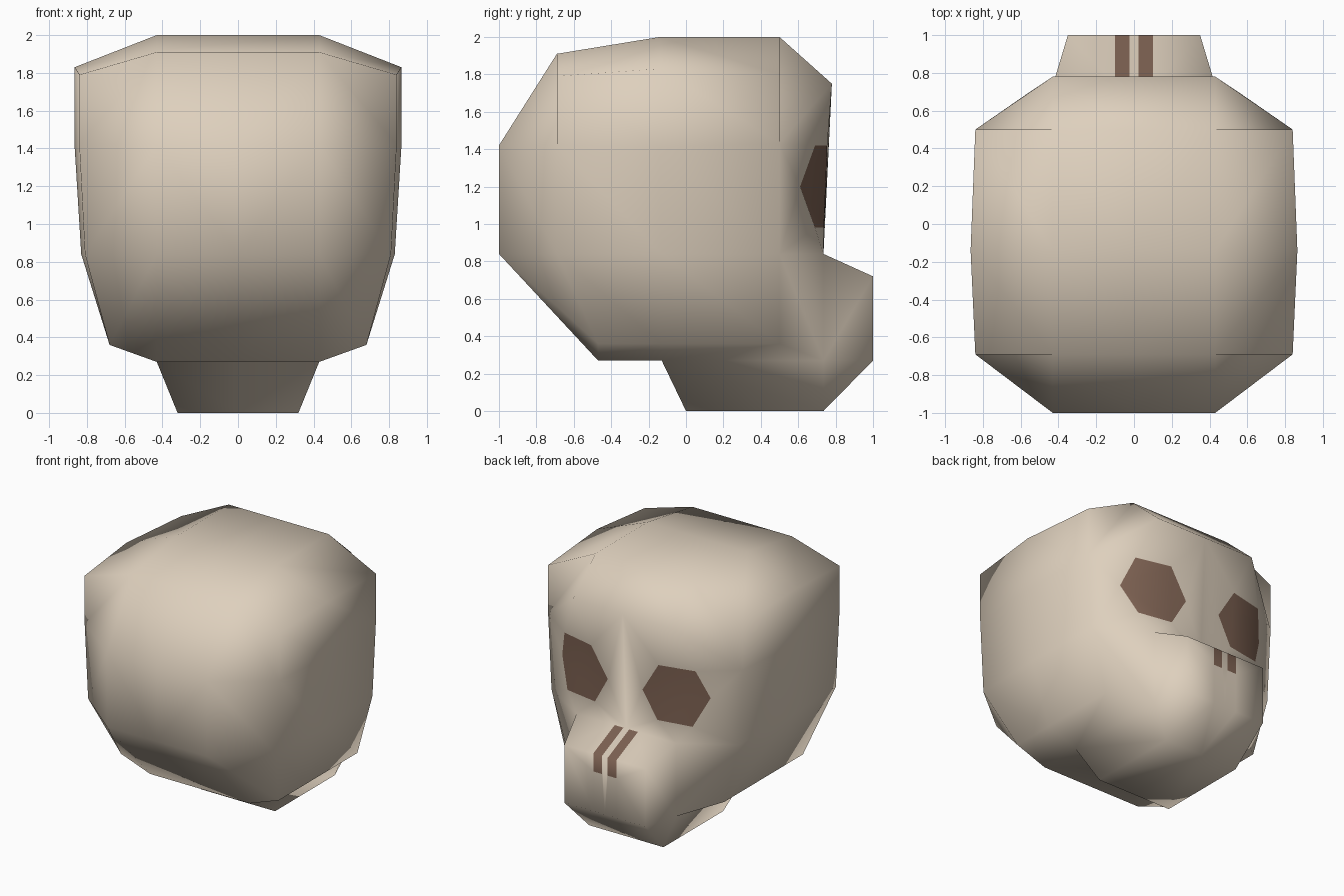
import bpy, bmesh
from mathutils import Vector

if "Cube" in bpy.data.objects:
    bpy.data.objects.remove(bpy.data.objects["Cube"])


def material(name, rgb):
    m = bpy.data.materials.new(name)
    m.diffuse_color = (*rgb, 1)
    m.use_nodes = True
    m.node_tree.nodes["Principled BSDF"].inputs["Base Color"].default_value = m.diffuse_color
    return m


bone = material("bone cream", (0.73, 0.63, 0.51))
hollow = material("hollow brown", (0.216, 0.127, 0.089))

bm = bmesh.new()
V = {}


def points(prefix, coords):
    for i, c in enumerate(coords):
        V[prefix + str(i)] = bm.verts.new(c)


def face(names, mat=0):
    f = bm.faces.new([V[n] for n in names.split()])
    f.material_index = mat
    f.smooth = True
    return f


# Profile running round the skull: back, crown, brow, snout, jaw, underside
profile = [(.43, -1, .84), (.43, -1, 1.42), (.43, -.69, 1.91), (.43, -.14, 2), (.43, .5, 2),
           (.43, .78, 1.75), (.43, .735, .84), (.35, 1, .72), (.35, 1, .27), (.32, .735, 0),
           (.32, 0, 0), (.43, -.13, .27), (.43, -.47, .27)]
points("S", profile)
points("O", [(0, y, z) for x, y, z in profile])

# Side columns: back, middle, front (top to bottom)
points("A", [(.84, -.69, 1.79), (.84, -.69, 1.42), (.81, -.69, .84), (.68, -.47, .36)])
points("B", [(.865, -.14, 1.83), (.865, -.14, 1.41), (.83, -.13, .84), (.68, -.13, .36)])
points("C", [(.84, .5, 1.8), (.84, .5, 1.43), (.81, .5, .84), (.68, .5, .36)])
points("J", [(.43, .735, .27)])     # jaw hinge

# Eye socket rim
points("E", [(.15, .75, 1.19), (.29, .755, 1.42), (.565, .69, 1.42),
             (.64, .61, 1.2), (.54, .69, .98), (.27, .737, .98)])

# Middle strip (the face opening is filled separately)
n = len(profile)
strip = {i: face(f"O{i} S{i} S{(i + 1) % n} O{(i + 1) % n}") for i in range(n) if i != 5}

# Side walls
for a, b in ("AB", "BC"):
    for i in range(3):
        face(f"{a}{i} {b}{i} {b}{i + 1} {a}{i + 1}")

# Crown, back, underside, snout sides, cheek and hollow temple
for names in ("S2 S3 B0 A0", "S3 S4 C0 B0", "S1 S0 A2 A1", "S2 S1 A1 A0", "S0 S12 A3 A2",
              "S12 S11 B3 A3", "S11 J0 C3 B3", "S11 S10 S9 J0", "J0 S9 S8", "J0 S8 S7 S6",
              "C2 C3 J0 S6", "S4 S5 C1", "S4 C1 C0"):
    face(names)

# Face round the eye socket
for names in ("O5 S5 E1", "O5 E1 E0", "O5 E0 O6", "E0 E5 O6", "E5 S6 O6", "E5 E4 S6",
              "E4 C2 S6", "E4 E3 C2", "E3 C1 C2", "E3 E2 C1", "E2 C1 S5", "E1 E2 S5"):
    face(names)
face("E0 E1 E2 E3 E4 E5", 1)


# Nostril slit: cut into the snout top and front
def cut(faces, co, no):
    geom = set(faces)
    for f in faces:
        geom.update(f.edges)
        geom.update(f.verts)
    res = bmesh.ops.bisect_plane(bm, geom=list(geom), plane_co=co, plane_no=no, dist=1e-5)
    return list({g for g in res["geom"] if isinstance(g, bmesh.types.BMFace)} | set(faces))


def in_slit(f):
    return .025 < f.calc_center_median().x < .1


snout = [strip[6], strip[7]]
for x in (.025, .1):
    snout = cut(snout, Vector((x, 0, 0)), Vector((1, 0, 0)))
slit = [f for f in snout if in_slit(f)]
front = [f for f in slit if f.calc_center_median().y > .95]
slit += cut(front, Vector((0, 0, .58)), Vector((0, 0, 1)))
for f in slit:
    if f.calc_center_median().z > .58:
        f.material_index = 1

# Mirror to the other half
bmesh.ops.mirror(bm, geom=bm.verts[:] + bm.edges[:] + bm.faces[:], axis='X', merge_dist=0.001)
bmesh.ops.remove_doubles(bm, verts=bm.verts[:], dist=0.001)
bmesh.ops.recalc_face_normals(bm, faces=bm.faces[:])
for f in bm.faces:
    f.smooth = True

mesh = bpy.data.meshes.new("skull")
bm.to_mesh(mesh)
bm.free()
mesh.materials.append(bone)
mesh.materials.append(hollow)
skull = bpy.data.objects.new("skull", mesh)
bpy.context.collection.objects.link(skull)
